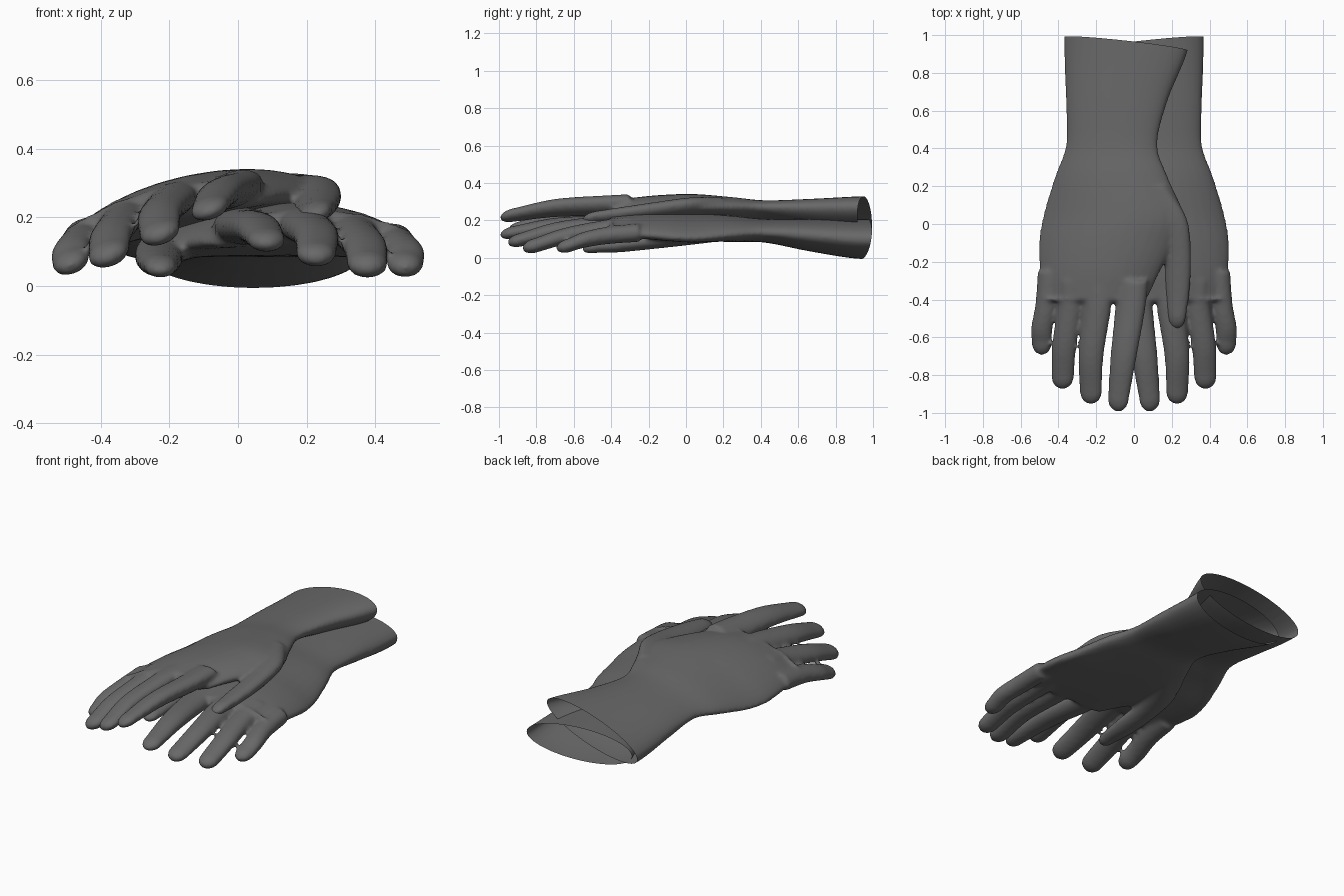
import bpy, bmesh, math
from mathutils import Matrix, Vector

cube = bpy.data.objects.get("Cube")
if cube:
    bpy.data.objects.remove(cube)

mat = bpy.data.materials.new("dark grey fabric")
mat.use_nodes = True
GREY = (0.14, 0.14, 0.14, 1)
mat.diffuse_color = GREY
bsdf = mat.node_tree.nodes["Principled BSDF"]
bsdf.inputs["Base Color"].default_value = GREY
bsdf.inputs["Roughness"].default_value = 0.8

# Each section: y, centre x, half width, centre z, half thickness, drop at the edges
BODY = [(1.1, -.025, .345, .10, .107, 0), (.9, -.045, .325, .102, .105, 0),
        (.65, -.092, .27, .122, .085, 0), (.42, -.118, .243, .145, .063, .01),
        (.25, -.12, .3, .155, .07, .03), (.05, -.11, .37, .165, .074, .06),
        (-.1, -.145, .36, .172, .072, .06), (-.25, -.18, .32, .175, .065, .05),
        (-.39, -.205, .28, .175, .05, .05)]
DIGITS = {
    "index": [(-.3, -.01, .085, .175, .055, 0), (-.45, -.02, .08, .172, .052, 0),
              (-.7, -.055, .07, .168, .046, 0), (-.93, -.083, .056, .135, .034, 0)],
    "middle": [(-.3, -.195, .08, .18, .055, 0), (-.45, -.197, .075, .175, .05, 0),
               (-.7, -.228, .067, .145, .045, 0), (-.89, -.228, .059, .095, .037, 0)],
    "ring": [(-.3, -.335, .07, .165, .055, 0), (-.45, -.342, .066, .15, .05, 0),
             (-.65, -.37, .065, .115, .045, 0), (-.81, -.378, .06, .065, .04, 0)],
    "little": [(-.25, -.45, .06, .135, .05, 0), (-.42, -.465, .057, .12, .047, 0),
               (-.55, -.488, .057, .095, .043, 0), (-.63, -.488, .054, .065, .038, 0)],
    "thumb": [(.2, .1, .08, .14, .05, 0), (.03, .19, .09, .12, .05, 0),
              (-.15, .228, .074, .095, .045, 0), (-.35, .23, .066, .07, .04, 0),
              (-.49, .226, .05, .058, .032, 0)],
}


def smooth_rows(rows, steps=6):
    """Catmull-Rom interpolation through the sections."""
    pts = [Vector(r) for r in rows]
    pts = [pts[0] * 2 - pts[1]] + pts + [pts[-1] * 2 - pts[-2]]
    out = []
    for a, b, c, d in zip(pts, pts[1:], pts[2:], pts[3:]):
        for i in range(steps):
            t = i / steps
            out.append(b + (c - a) * (t / 2)
                       + (a * 2 - b * 5 + c * 4 - d) * (t * t / 2)
                       + (b * 3 - a - c * 3 + d) * (t ** 3 / 2))
    return out + [pts[-2]]


def loft(bm, rows, tip=0.0, sides=32):
    """Skin oval sections, with an optional rounded end."""
    rows = smooth_rows(rows)
    last = rows[-1]
    for k in range(1, 6 if tip else 1):
        a = k * math.pi / 11
        s = math.cos(a)
        rows.append(Vector((last[0] - tip * math.sin(a), last[1], last[2] * s,
                            last[3] - tip * .2 * math.sin(a), last[4] * s, 0)))
    rings = []
    for y, cx, rx, cz, rz, drop in rows:
        ring = []
        for i in range(sides):
            a = math.tau * i / sides
            c, s = math.cos(a), math.sin(a)
            ring.append(bm.verts.new((cx + rx * c, y, cz + rz * s - drop * c * c)))
        rings.append(ring)
    for r, q in zip(rings, rings[1:]):
        for i in range(sides):
            j = (i + 1) % sides
            bm.faces.new((r[i], r[j], q[j], q[i]))
    bm.faces.new(rings[0])
    bm.faces.new(rings[-1])


def glove_mesh():
    """Fuse hand and digits into one skin, then open the cuff."""
    bm = bmesh.new()
    loft(bm, BODY, tip=.03)
    for rows in DIGITS.values():
        loft(bm, rows, tip=.065)
    bmesh.ops.recalc_face_normals(bm, faces=bm.faces)
    mesh = bpy.data.meshes.new("glove_blank")
    bm.to_mesh(mesh)
    bm.free()
    blank = bpy.data.objects.new("glove_blank", mesh)
    bpy.context.collection.objects.link(blank)
    fuse = blank.modifiers.new("fuse", "REMESH")
    fuse.mode = "VOXEL"
    fuse.voxel_size = .011
    soften = blank.modifiers.new("soften", "SMOOTH")
    soften.factor = .5
    soften.iterations = 8
    bpy.context.view_layer.update()
    graph = bpy.context.evaluated_depsgraph_get()
    skin = bpy.data.meshes.new_from_object(blank.evaluated_get(graph))
    bpy.data.objects.remove(blank)

    bm = bmesh.new()
    bm.from_mesh(skin)
    bmesh.ops.bisect_plane(bm, geom=bm.verts[:] + bm.edges[:] + bm.faces[:],
                           plane_co=(0, .95, .1), plane_no=(.11, 1, -.15),
                           clear_outer=True)
    bm.to_mesh(skin)
    bm.free()
    return skin


def add_glove(name, mesh, matrix):
    mesh.name = name
    mesh.transform(matrix)
    if matrix.determinant() < 0:
        mesh.flip_normals()
    mesh.materials.clear()
    mesh.materials.append(mat)
    mesh.shade_smooth()
    obj = bpy.data.objects.new(name, mesh)
    bpy.context.collection.objects.link(obj)
    return obj


# Lower glove is the mirrored hand; the upper one leans across it
skin = glove_mesh()
lean = Matrix.Identity(4)
lean[2][0] = .21
lean[2][3] = .11
add_glove("lower_glove", skin.copy(), Matrix.Diagonal((-1, 1, 1, 1)))
add_glove("upper_glove", skin, lean)
